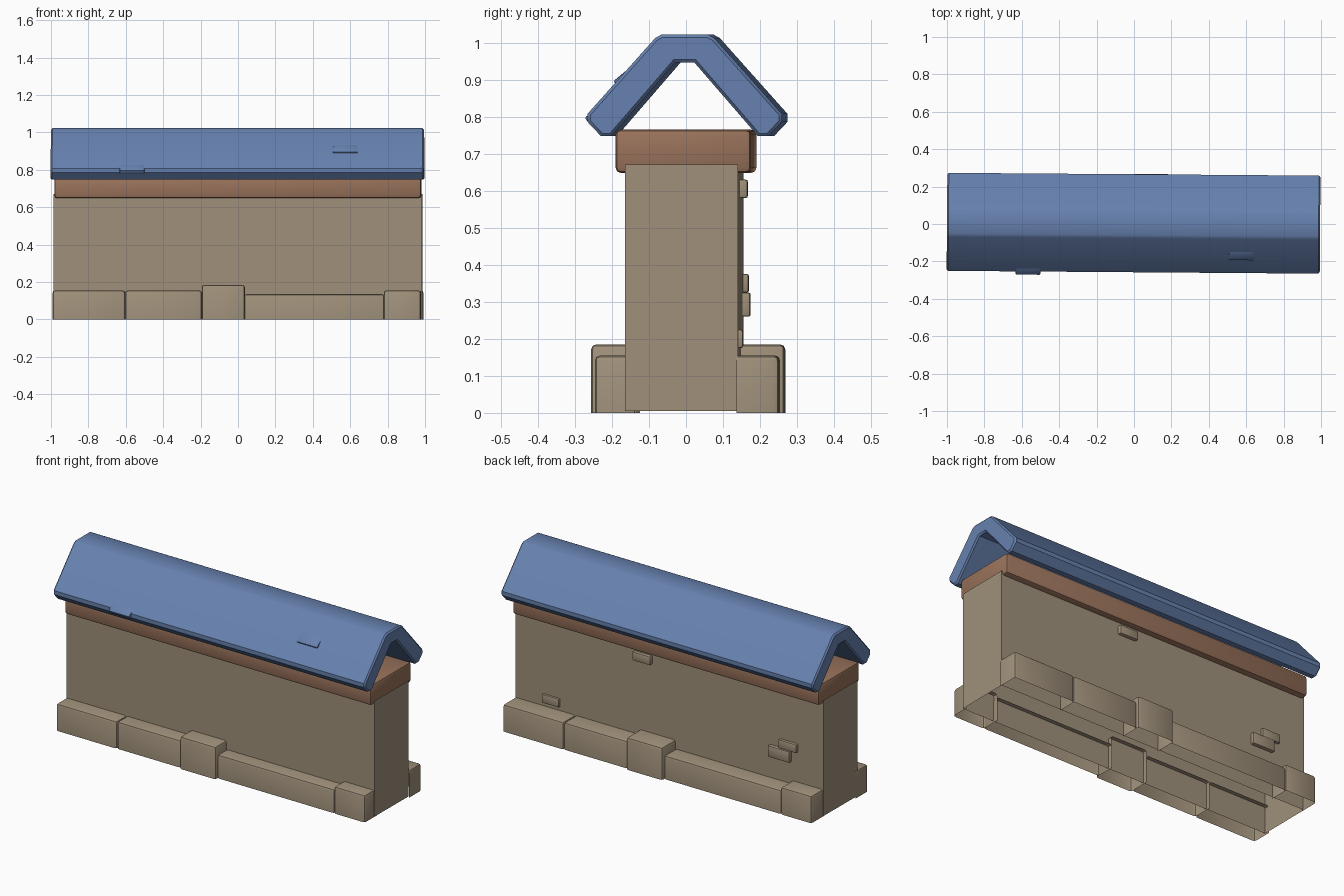
import bpy, bmesh, math
from mathutils import Matrix, Vector

if "Cube" in bpy.data.objects:
    bpy.data.objects.remove(bpy.data.objects["Cube"])

YAW = Matrix.Rotation(-0.0075, 4, 'Z')  # whole wall sits slightly skewed


def material(name, rgb):
    m = bpy.data.materials.new(name)
    m.diffuse_color = (*rgb, 1)
    m.use_nodes = True
    m.node_tree.nodes["Principled BSDF"].inputs["Base Color"].default_value = m.diffuse_color
    return m


STONE = material("stone", (0.35, 0.28, 0.195))
WOOD = material("brown_wood", (0.32, 0.17, 0.105))
BLUE = material("blue_tile", (0.135, 0.22, 0.43))


def finish(bm, name, mat, bevel=0.0, drop=None, matrix=None, segments=2):
    if bevel:
        bmesh.ops.bevel(bm, geom=bm.edges[:], offset=bevel, segments=segments,
                        profile=0.5, affect='EDGES', clamp_overlap=True)
    bm.normal_update()
    if drop:
        bmesh.ops.delete(bm, geom=[f for f in bm.faces if drop(f)], context='FACES')
    bm.transform(YAW @ (matrix or Matrix()))
    me = bpy.data.meshes.new(name)
    bm.to_mesh(me)
    bm.free()
    me.materials.append(mat)
    ob = bpy.data.objects.new(name, me)
    bpy.context.collection.objects.link(ob)
    bpy.context.view_layer.objects.active = ob
    ob.select_set(True)
    bpy.ops.object.shade_smooth_by_angle(angle=math.radians(35))
    ob.select_set(False)
    return ob


def box(name, mat, x, y, z, **kw):
    bm = bmesh.new()
    bmesh.ops.create_cube(bm, size=1)
    for v in bm.verts:
        v.co = Vector([(r[0] + r[1]) / 2 + c * (r[1] - r[0]) for r, c in zip((x, y, z), v.co)])
    return finish(bm, name, mat, **kw)


# Wall body, hollow and open at the bottom, with the wooden beam on top
box("wall_body", STONE, (-0.985, 0.985), (-0.157, 0.148), (0.005, 0.67),
    drop=lambda f: abs(f.normal.z) > 0.9)
box("top_beam", WOOD, (-0.98, 0.98), (-0.183, 0.183), (0.648, 0.765), bevel=0.014)

# Foundation stones: front row, and the same row turned half round for the back
row = [(-0.99, -0.602, 0.155, 0.252), (-0.602, -0.192, 0.155, 0.25),
       (-0.192, 0.038, 0.185, 0.262), (0.035, 0.785, 0.135, 0.243),
       (0.782, 0.98, 0.155, 0.245)]
for side, turn in (("front", 0), ("back", math.pi)):
    m = Matrix.Translation((0, 0.006, 0)) @ Matrix.Rotation(turn, 4, 'Z')
    for i, (x0, x1, h, d) in enumerate(row):
        # shells: open below and towards the wall
        box(f"{side}_foundation_stone_{i + 1}", STONE, (x0, x1), (-d, -0.12), (-0.03, h),
            bevel=0.014, matrix=m,
            drop=lambda f: f.normal.z < -0.3 or f.normal.y > 0.3)
        me = bpy.context.object.data
        for v in me.vertices:
            v.co.z = max(v.co.z, 0)
            # keep the inner edge against the wall face
        inv = (YAW @ m).inverted()
        for v in me.vertices:
            p = inv @ v.co
            p.y = min(p.y, -0.138)
            v.co = YAW @ m @ p

# Loose bricks standing out of the back wall
for i, (x0, x1, z0, z1, y1) in enumerate([(0.11, 0.225, 0.58, 0.63, 0.168),
                                          (0.70, 0.81, 0.175, 0.225, 0.16),
                                          (-0.82, -0.705, 0.325, 0.375, 0.164),
                                          (-0.78, -0.64, 0.26, 0.325, 0.169)]):
    box(f"wall_brick_{i + 1}", STONE, (x0, x1), (0.13, y1), (z0, z1), bevel=0.006)

# Roof: chevron profile mirrored about the ridge and extruded along x
half = [(0.062, 1.022), (0.08, 1.012), (0.262, 0.808), (0.262, 0.785),
        (0.226, 0.747), (0.198, 0.747), (0.026, 0.946)]
profile = half + [(-y, z) for y, z in reversed(half)]
bm = bmesh.new()
face = bm.faces.new([bm.verts.new((-1, y + 0.004, z)) for y, z in profile])
ext = bmesh.ops.extrude_face_region(bm, geom=[face], use_keep_orig=True)
bmesh.ops.translate(bm, vec=(1.995, 0, 0),
                    verts=[g for g in ext['geom'] if isinstance(g, bmesh.types.BMVert)])
bmesh.ops.recalc_face_normals(bm, faces=bm.faces[:])
rim = [e for e in bm.edges if abs(e.verts[0].co.x - e.verts[1].co.x) < 0.01]
bmesh.ops.bevel(bm, geom=rim, offset=0.008, segments=1, affect='EDGES', profile=0.5)
finish(bm, "roof", BLUE)

# Raised tiles on the front slope, tipped out at their lower edge
for i, (x, y, z) in enumerate([(0.575, -0.157, 0.906), (-0.565, -0.243, 0.807)]):
    m = Matrix.Translation((x, y, z)) @ Matrix.Rotation(math.radians(40), 4, 'X')
    box(f"roof_tile_{i + 1}", BLUE, (-0.066, 0.066), (-0.033, 0.033), (-0.014, 0.014),
        bevel=0.005, matrix=m)
